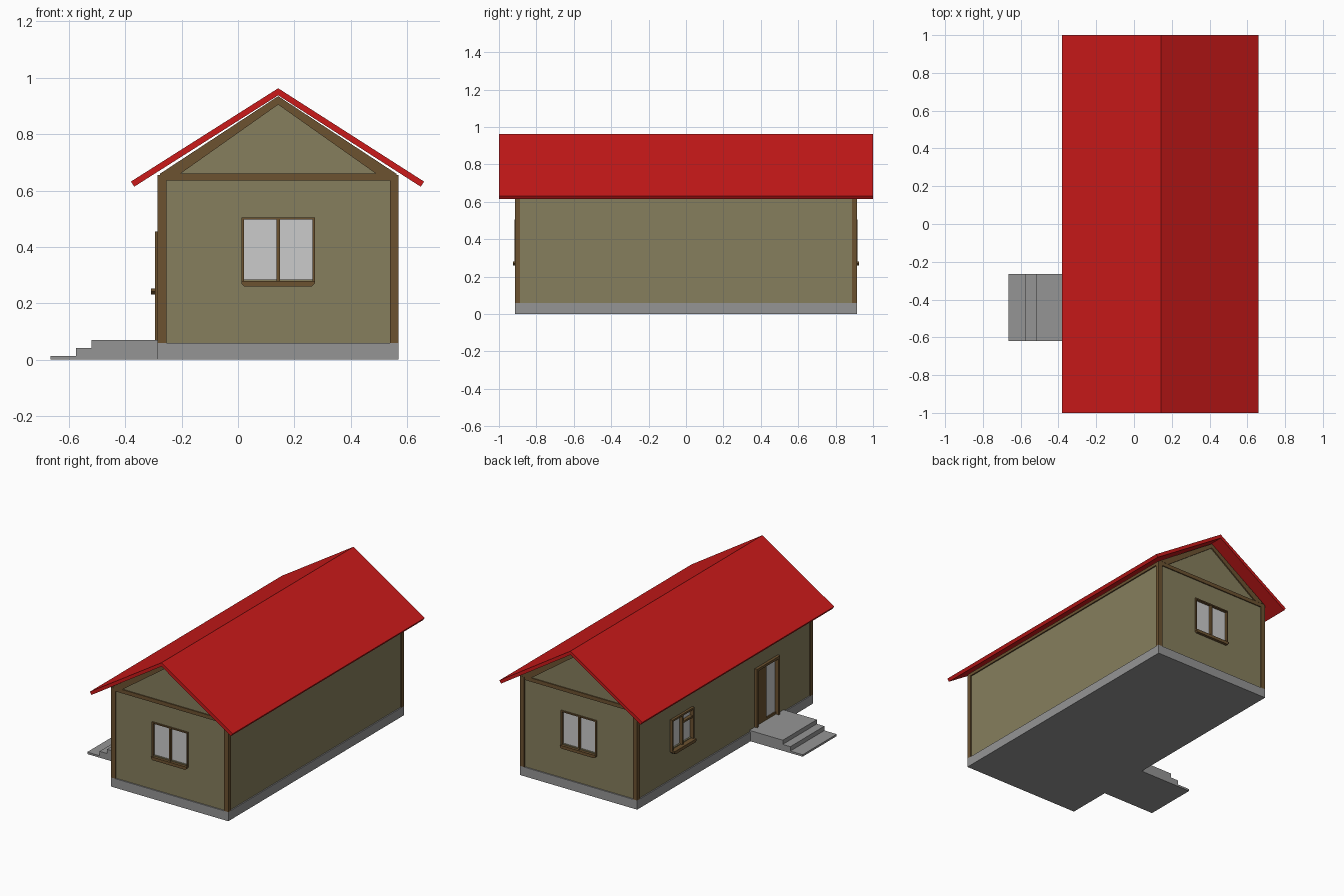
import bpy, bmesh
from math import pi
from mathutils import Matrix

if "Cube" in bpy.data.objects:
    bpy.data.objects.remove(bpy.data.objects["Cube"])


def material(name, rgb):
    m = bpy.data.materials.new(name)
    m.diffuse_color = (*rgb, 1)
    m.use_nodes = True
    m.node_tree.nodes["Principled BSDF"].inputs["Base Color"].default_value = m.diffuse_color
    return m


RED = material("roof_red", (0.60, 0.01, 0.01))
OLIVE = material("wall_olive", (0.24, 0.21, 0.11))
WOOD = material("trim_wood", (0.15, 0.085, 0.03))
STONE = material("concrete", (0.30, 0.30, 0.30))
GLASS = material("glass", (0.60, 0.60, 0.60))
I = Matrix.Identity(4)


def prism(name, pts, y0, y1, mat, m=I):
    """Extrude an x-z profile from y0 to y1, placed by matrix m."""
    bm = bmesh.new()
    face = bm.faces.new([bm.verts.new((x, y0, z)) for x, z in pts])
    ext = bmesh.ops.extrude_face_region(bm, geom=[face])["geom"]
    verts = [v for v in ext if isinstance(v, bmesh.types.BMVert)]
    bmesh.ops.translate(bm, verts=verts, vec=(0, y1 - y0, 0))
    bmesh.ops.recalc_face_normals(bm, faces=bm.faces)
    mesh = bpy.data.meshes.new(name)
    bm.to_mesh(mesh)
    bm.free()
    ob = bpy.data.objects.new(name, mesh)
    bpy.context.collection.objects.link(ob)
    ob.matrix_world = m
    if mat:
        mesh.materials.append(mat)
    return ob


def box(name, x0, x1, y0, y1, z0, z1, mat, m=I):
    return prism(name, [(x0, z0), (x1, z0), (x1, z1), (x0, z1)], y0, y1, mat, m)


# House outline
XL, XR, XC, Y = -0.285, 0.57, 0.1425, 0.915
IN = 0.008  # walls sit behind the trim by this much

box("foundation", XL, XR, -Y, Y, 0, 0.06, STONE)
walls = prism("walls", [(XL + IN, 0.06), (XR - IN, 0.06), (XR - IN, 0.655),
                        (XC, 0.93), (XL + IN, 0.655)], -Y + IN, Y - IN, OLIVE)

# Roof: folded slab with square-cut eaves
prism("roof", [(-0.38, 0.632), (XC, 0.963), (0.66, 0.632),
               (0.648, 0.614), (XC, 0.938), (-0.368, 0.614)], -1, 1, RED)

# Entrance steps
prism("entrance_steps", [(-0.665, 0), (-0.665, 0.013), (-0.575, 0.013), (-0.575, 0.042),
                         (-0.52, 0.042), (-0.52, 0.07), (-0.275, 0.07), (-0.275, 0)],
      -0.62, -0.265, STONE)

# Corner posts, gable beams and rafters at both ends
for end, s in (("front", -1), ("back", 1)):
    y0, y1 = s * Y, s * (Y - 0.027)
    box(end + "_post_left", XL, XL + 0.031, y0, y1, 0.06, 0.655, WOOD)
    box(end + "_post_right", XR - 0.031, XR, y0, y1, 0.06, 0.655, WOOD)
    box(end + "_gable_beam", XL + 0.008, XR - 0.008, s * (Y - 0.001), y1, 0.635, 0.66, WOOD)
    for side, k in (("left", -1), ("right", 1)):
        prism(f"{end}_rafter_{side}",
              [(XC + k * 0.419, 0.66), (XC, 0.935), (XC, 0.905), (XC + k * 0.347, 0.66)],
              y0, y1, WOOD)
# Top plates under the eaves
for side, x in (("left", XL), ("right", XR - 0.02)):
    box("top_plate_" + side, x, x + 0.02, -Y + 0.027, Y - 0.027, 0.635, 0.655, WOOD)


# Openings: local x runs along the wall, local -y points outward
def cut(m, w, z0, z1):
    c = box("opening_cutter", -w, w, -0.05, 0.022, z0, z1, None, m)
    c.hide_render = True
    c.hide_viewport = True
    c.display_type = "WIRE"
    mod = walls.modifiers.new("opening", "BOOLEAN")
    mod.object = c
    mod.solver = "EXACT"


def frame(name, m, w, z0, z1, t, out):
    """Frame of two jambs and a head, hollow in the middle."""
    for side, k in (("left", -1), ("right", 1)):
        box(f"{name}_jamb_{side}", k * w, k * (w - t), -out, 0.024, z0, z1, WOOD, m)
    box(name + "_head", -w + t, w - t, -out, 0.024, z1 - t, z1, WOOD, m)


def window(name, m, w, z0, z1, t, out, sill_out, transom=None):
    cut(m, w - t / 2, z0 + 0.005, z1 - t / 2)
    frame(name + "_frame", m, w, z0, z1, t, out)
    box(name + "_mullion", -0.006, 0.006, -out + 0.003, 0.02, z0, z1 - t, WOOD, m)
    box(name + "_glass", -w + t, w - t, 0.010, 0.018, z0, z1 - t, GLASS, m)
    prism(name + "_sill", [(-w, z0), (w, z0), (w, z0 - 0.01), (w - 0.01, z0 - 0.02),
                           (-w + 0.01, z0 - 0.02), (-w, z0 - 0.01)], -sill_out, 0.024, WOOD, m)
    if transom:
        box(name + "_transom", 0.006, w - t, -out + 0.004, 0.02, transom, transom + 0.012, WOOD, m)


front = Matrix.Translation((XC, -Y + IN, 0))
back = Matrix.Translation((XC, Y - IN, 0)) @ Matrix.Rotation(pi, 4, "Z")


def left(y):
    return Matrix.Translation((XL + IN, y, 0)) @ Matrix.Rotation(-pi / 2, 4, "Z")


window("front_window", front, 0.13, 0.28, 0.505, 0.008, 0.009, 0.018)
window("back_window", back, 0.13, 0.28, 0.505, 0.008, 0.009, 0.018)
window("side_window", left(0.445), 0.115, 0.252, 0.455, 0.012, 0.016, 0.032, 0.39)

# Door with a wooden leaf and a glazed leaf
door = left(-0.44)
cut(door, 0.11, 0.07, 0.44)
frame("door_frame", door, 0.12, 0.07, 0.455, 0.016, 0.018)
box("door_leaf", -0.104, 0.008, 0.002, 0.02, 0.07, 0.44, WOOD, door)
box("door_glass", 0.008, 0.104, 0.010, 0.018, 0.085, 0.44, GLASS, door)
box("door_glass_rail", 0.008, 0.104, 0.002, 0.02, 0.07, 0.085, WOOD, door)
